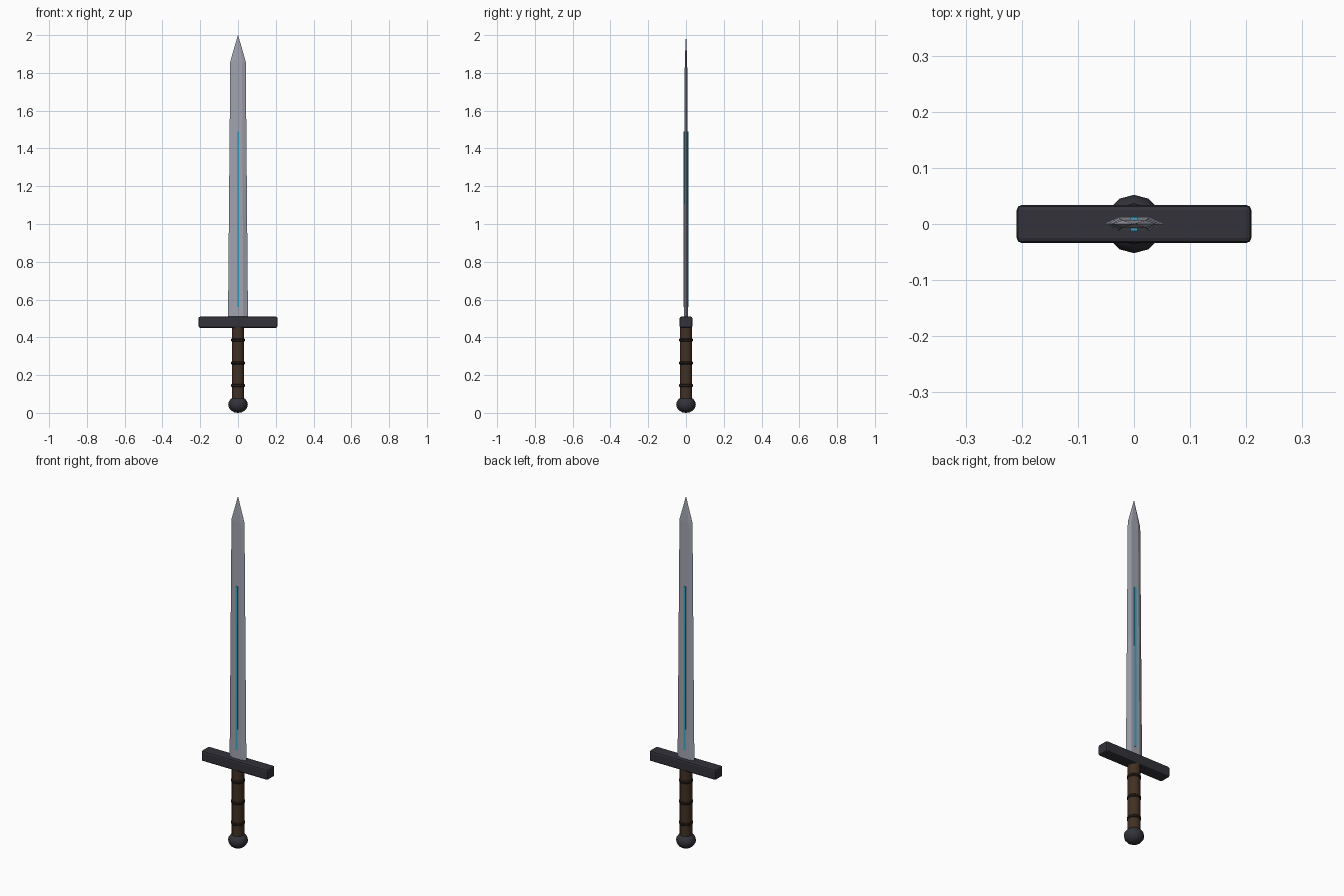
import bpy, bmesh, math

if "Cube" in bpy.data.objects:
    bpy.data.objects.remove(bpy.data.objects["Cube"])


def material(name, rgb):
    m = bpy.data.materials.new(name)
    m.diffuse_color = (*rgb, 1)
    m.use_nodes = True
    m.node_tree.nodes["Principled BSDF"].inputs["Base Color"].default_value = m.diffuse_color
    return m


STEEL = material("blade steel", (0.36, 0.37, 0.43))
IRON = material("dark iron", (0.032, 0.032, 0.042))
LEATHER = material("brown leather", (0.055, 0.030, 0.017))
BAND = material("dark band", (0.022, 0.014, 0.010))
GLOW = material("cyan inlay", (0.03, 0.40, 0.60))


def finish(name, bm, mat):
    bmesh.ops.recalc_face_normals(bm, faces=bm.faces)
    me = bpy.data.meshes.new(name)
    bm.to_mesh(me)
    bm.free()
    me.materials.append(mat)
    ob = bpy.data.objects.new(name, me)
    bpy.context.collection.objects.link(ob)
    return ob


def loft(name, rings, mat):
    """Skin closed rings of points and cap both ends."""
    bm = bmesh.new()
    vs = [[bm.verts.new(p) for p in r] for r in rings]
    n = len(vs[0])
    for a, b in zip(vs, vs[1:]):
        for i in range(n):
            j = (i + 1) % n
            bm.faces.new((a[i], a[j], b[j], b[i]))
    bm.faces.new(vs[0][::-1])
    bm.faces.new(vs[-1])
    return finish(name, bm, mat)


def turned(name, profile, mat, n=12):
    return loft(name, [[(r * math.cos(2 * math.pi * i / n), r * math.sin(2 * math.pi * i / n), z)
                        for i in range(n)] for r, z in profile], mat)


def smooth(ob, angle=40):
    bpy.ops.object.select_all(action='DESELECT')
    ob.select_set(True)
    bpy.context.view_layer.objects.active = ob
    bpy.ops.object.shade_smooth_by_angle(angle=math.radians(angle))


# Blade: flattened hexagon section tapering to a point
def section(w, t, z):
    f = w * 0.52
    return [(-w, 0, z), (-f, -t, z), (f, -t, z), (w, 0, z), (f, t, z), (-f, t, z)]


loft("blade", [section(w, t, z) for w, t, z in (
    (0.053, 0.0115, 0.49), (0.047, 0.009, 1.18),
    (0.041, 0.0065, 1.86), (0.0006, 0.0004, 2.0))], STEEL)

# Glowing inlay strips on both faces
for side, label in ((-1, "front"), (1, "back")):
    loft(label + "_inlay", [[(x, side * y, z) for x, y in
                             ((-0.006, 0.006), (0.006, 0.006), (0.006, 0.0125), (-0.006, 0.0125))]
                            for z in (0.56, 1.49)], GLOW)

# Crossguard with rounded edges
bm = bmesh.new()
bmesh.ops.create_cube(bm, size=1)
for v in bm.verts:
    v.co.x *= 0.418
    v.co.y *= 0.068
    v.co.z = v.co.z * 0.06 + 0.48
bmesh.ops.bevel(bm, geom=bm.edges[:], offset=0.009, segments=2, profile=0.5, affect='EDGES')
finish("crossguard", bm, IRON)

# Grip and its bands
smooth(turned("grip", [(0.033, 0.07), (0.033, 0.46)], LEATHER))
for k, z in enumerate((0.145, 0.265, 0.385)):
    smooth(turned("grip_band_%d" % (k + 1), [(0.033, z - 0.008), (0.037, z - 0.004),
                                            (0.037, z + 0.004), (0.033, z + 0.008)], BAND))

# Pommel: squashed ball
arc = [math.radians(-90 + 180 * i / 8) for i in range(9)]
smooth(turned("pommel", [(max(0.052 * math.cos(a), 0.0005), 0.044 + 0.044 * math.sin(a))
                         for a in arc], IRON))
